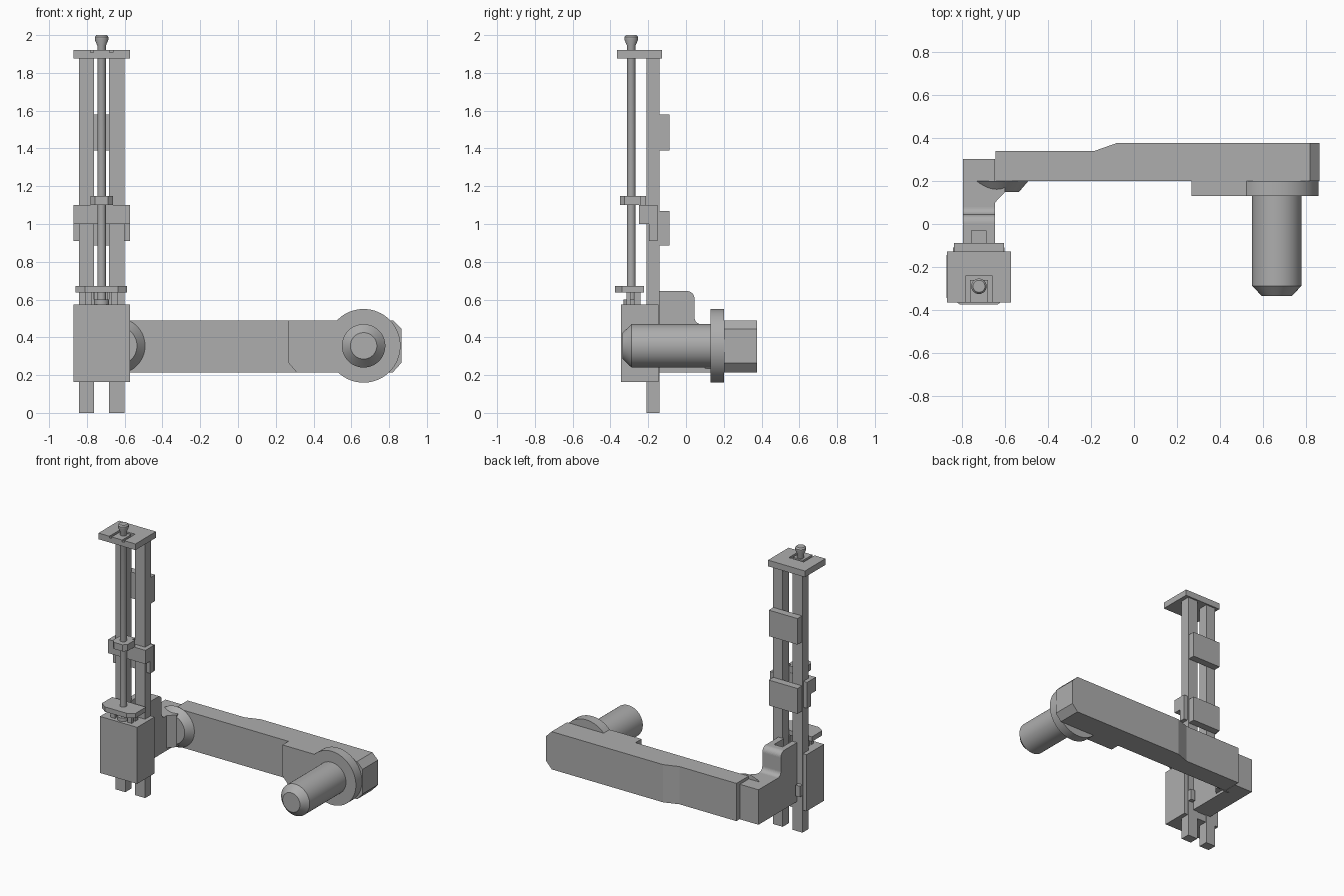
import bpy, bmesh, math
from mathutils import Vector

cube = bpy.data.objects.get("Cube")
if cube:
    bpy.data.objects.remove(cube, do_unlink=True)

grey = bpy.data.materials.new("machine grey")
grey.use_nodes = True
grey.diffuse_color = (0.42, 0.42, 0.42, 1)
grey.node_tree.nodes["Principled BSDF"].inputs["Base Color"].default_value = (0.42, 0.42, 0.42, 1)

CX = -0.722          # centre line of the rail column
SCREW_Y = -0.29
JOINT_Z = 0.355      # height of the arm axis


def finish(name, bm):
    bmesh.ops.recalc_face_normals(bm, faces=bm.faces)
    mesh = bpy.data.meshes.new(name)
    bm.to_mesh(mesh)
    bm.free()
    mesh.materials.append(grey)
    obj = bpy.data.objects.new(name, mesh)
    bpy.context.collection.objects.link(obj)
    return obj


def prism(name, pts, axis, lo, hi):
    """Extrude a 2D outline along the given axis."""
    def place(a, b, c):
        return {"x": (c, a, b), "y": (a, c, b), "z": (a, b, c)}[axis]
    bm = bmesh.new()
    face = bm.faces.new([bm.verts.new(place(a, b, lo)) for a, b in pts])
    new = bmesh.ops.extrude_face_region(bm, geom=[face])["geom"]
    shift = Vector(place(0, 0, hi - lo))
    bmesh.ops.translate(bm, vec=shift, verts=[v for v in new if isinstance(v, bmesh.types.BMVert)])
    return finish(name, bm)


def box(name, x, y, z):
    return prism(name, [(x[0], y[0]), (x[1], y[0]), (x[1], y[1]), (x[0], y[1])], "z", *z)


def lathe(name, profile, centre, axis, sides=64):
    """Revolve (radius, position) pairs around a z or y axis."""
    bm = bmesh.new()
    rings = []
    for r, p in profile:
        ring = []
        for i in range(sides):
            t = math.tau * i / sides
            a, b = centre[0] + r * math.cos(t), centre[1] + r * math.sin(t)
            ring.append(bm.verts.new((a, b, p) if axis == "z" else (a, p, b)))
        rings.append(ring)
    for low, high in zip(rings, rings[1:]):
        for i in range(sides):
            j = (i + 1) % sides
            bm.faces.new((low[i], low[j], high[j], high[i]))
    bm.faces.new(rings[0])
    bm.faces.new(rings[-1])
    obj = finish(name, bm)
    bpy.ops.object.select_all(action="DESELECT")
    bpy.context.view_layer.objects.active = obj
    obj.select_set(True)
    bpy.ops.object.shade_smooth_by_angle(angle=math.radians(25))
    return obj


def cut(obj, cutter):
    mod = obj.modifiers.new("cut", "BOOLEAN")
    mod.operation, mod.solver, mod.object = "DIFFERENCE", "EXACT", cutter
    bpy.context.view_layer.objects.active = obj
    bpy.ops.object.modifier_apply(modifier=mod.name)
    bpy.data.objects.remove(cutter, do_unlink=True)


def span(a, b, side):
    """Range of x at distances a to b from the column centre line."""
    return sorted((CX + side * a, CX + side * b))


def arc(cx, cy, r, start, end, steps=8):
    return [(cx + r * math.cos(math.radians(start + (end - start) * i / steps)),
             cy + r * math.sin(math.radians(start + (end - start) * i / steps)))
            for i in range(steps + 1)]


# Paired column parts
for side, label in ((-1, "right"), (1, "left")):
    box(f"{label}_rail", span(0.04, 0.12, side), (-0.21, -0.14), (0, 1.88))
    box(f"{label}_carriage_ear", span(0.12, 0.15, side), (-0.195, -0.15), (0.91, 1.10))
    box(f"{label}_carriage_cheek", span(0.12, 0.15, side), (-0.25, -0.15), (1.0, 1.10))
    box(f"{label}_rail_tab", span(0.085, 0.12, side), (-0.14, -0.11), (0.27, 0.35))
    box(f"{label}_cap_post", span(0.05, 0.085, side), (-0.275, -0.24), (0.57, 0.645))
    box(f"{label}_cap_front_post", span(0.05, 0.085, side), (-0.315, -0.295), (0.57, 0.645))

# Top plate with a shallow square groove around the screw
top_plate = box("top_plate", (-0.87, -0.572), (-0.365, -0.128), (1.875, 1.92))
for x, y in (((-0.782, -0.764), (-0.40, -0.24)), ((-0.68, -0.662), (-0.40, -0.24)),
             ((-0.782, -0.662), (-0.26, -0.241))):
    cut(top_plate, box("groove_cutter", x, y, (1.907, 1.95)))

# Lead screw with flared knob
lathe("lead_screw", [(0.023, 0.57), (0.023, 1.945), (0.036, 1.975), (0.036, 1.99), (0.028, 2.0)],
      (CX, SCREW_Y), "z", 32)
lathe("screw_coupling", [(0.04, 0.57), (0.04, 0.60)], (CX, SCREW_Y), "z", 32)

# Carriage, nut and rear clamps
box("carriage_front", (-0.872, -0.572), (-0.25, -0.21), (1.0, 1.10))
prism("screw_nut", [(CX - 0.06, -0.24), (CX - 0.06, -0.325), (CX - 0.035, -0.35),
                    (CX + 0.035, -0.35), (CX + 0.06, -0.325), (CX + 0.06, -0.24)],
      "z", 1.10, 1.148)
box("nut_bridge", (CX - 0.04, CX + 0.04), (-0.24, -0.212), (1.09, 1.148))
for label, z in (("lower", (0.885, 1.07)), ("upper", (1.39, 1.58))):
    box(f"{label}_rear_clamp", (-0.838, -0.606), (-0.142, -0.088), z)

# Drive housing and its cap
box("drive_housing", (-0.872, -0.572), (-0.345, -0.145), (0.163, 0.575))
prism("housing_cap", [(-0.86, -0.222), (-0.86, -0.34), (-0.81, -0.375), (-0.635, -0.375),
                      (-0.587, -0.34), (-0.587, -0.222)], "z", 0.637, 0.672)

# Elbow bracket joining column and arm
outline = [(-0.145, 0.215), (0.303, 0.215), (0.303, 0.47)]
outline += arc(0.08, 0.505, 0.035, 270, 180)
outline += arc(0.005, 0.605, 0.04, 0, 90)
outline += [(-0.145, 0.645)]
bracket = prism("elbow_bracket", outline, "x", -0.797, -0.647)
cut(bracket, box("slot_cutter", (-0.757, -0.69), (-0.2, -0.03), (0.56, 0.7)))
prism("bracket_gusset", [(-0.66, 0.10), (-0.647, 0.10), (-0.60, 0.15), (-0.60, 0.20), (-0.66, 0.20)],
      "z", 0.235, 0.47)

# Joint cone between bracket and arm
lathe("joint_cone", [(0.105, 0.15), (0.148, 0.20)], (-0.64, JOINT_Z), "y")

# Arm with stepped back and chamfered end
arm = prism("arm", [(-0.645, 0.20), (0.865, 0.20), (0.865, 0.377), (-0.08, 0.377),
                    (-0.185, 0.34), (-0.645, 0.34)], "z", 0.215, 0.49)
for z, corner in ((0.49, 0.445), (0.215, 0.265)):
    past = z + (z - corner)
    cut(arm, prism("end_cutter", [(0.82, z), (0.865, corner), (0.91, corner), (0.91, past),
                                  (0.82 - 0.045, past)], "y", 0.1, 0.5))

# Motor mount, flange and motor
prism("motor_mount", [(0.267, 0.49), (0.267, 0.265), (0.31, 0.215), (0.665, 0.215), (0.665, 0.49)],
      "y", 0.131, 0.201)
lathe("motor_flange", [(0.195, 0.13), (0.195, 0.20)], (0.665, JOINT_Z), "y")
lathe("motor", [(0.07, -0.335), (0.115, -0.288), (0.115, 0.14)], (0.665, JOINT_Z), "y")
